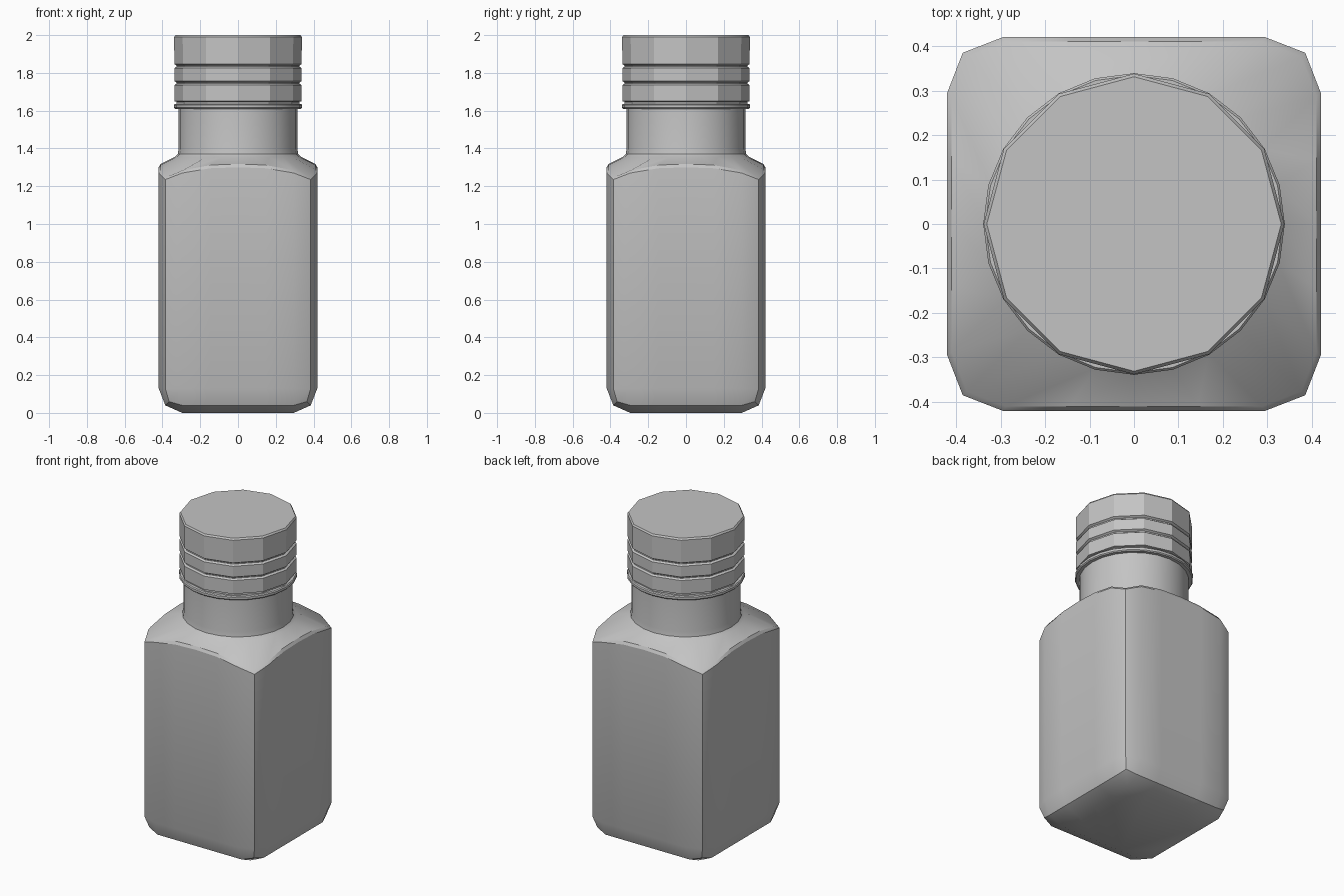
import bpy
import bmesh
from math import sin, cos, pi, radians

if "Cube" in bpy.data.objects:
    bpy.data.objects.remove(bpy.data.objects["Cube"])

grey = bpy.data.materials.new("plain grey")
grey.use_nodes = True
colour = (0.55, 0.55, 0.55, 1)
grey.diffuse_color = colour
grey.node_tree.nodes["Principled BSDF"].inputs["Base Color"].default_value = colour


def skin(name, rings):
    """Join stacked rings of points into a closed, smooth-shaded solid."""
    bm = bmesh.new()
    loops = [[bm.verts.new(p) for p in ring] for ring in rings]
    n = len(loops[0])
    for low, high in zip(loops, loops[1:]):
        for i in range(n):
            j = (i + 1) % n
            bm.faces.new((low[i], low[j], high[j], high[i]))
    bm.faces.new(loops[0][::-1])
    bm.faces.new(loops[-1])
    bmesh.ops.remove_doubles(bm, verts=bm.verts, dist=0.0005)
    bmesh.ops.recalc_face_normals(bm, faces=bm.faces)
    mesh = bpy.data.meshes.new(name)
    bm.to_mesh(mesh)
    bm.free()
    mesh.materials.append(grey)
    obj = bpy.data.objects.new(name, mesh)
    bpy.context.collection.objects.link(obj)
    bpy.ops.object.select_all(action="DESELECT")
    obj.select_set(True)
    bpy.context.view_layer.objects.active = obj
    bpy.ops.object.shade_smooth_by_angle(angle=radians(28))
    return obj


def circle(r, z, n):
    return [(r * cos(2 * pi * i / n), r * sin(2 * pi * i / n), z) for i in range(n)]


def square(half, flat, corner, z_mid, z_quarter, z_flat, z_corner):
    """Square ring with chamfered corners whose height varies along each side."""
    side = [(half, 0, z_mid), (half, flat / 2, z_quarter), (half, flat, z_flat),
            (corner, corner, z_corner),
            (flat, half, z_flat), (flat / 2, half, z_quarter)]
    ring = []
    for _ in range(4):
        ring += side
        side = [(-y, x, z) for x, y, z in side]
    return ring


# Square bottle body with rounded base, arched shoulder and round neck
skin("bottle_body", [
    square(0.295, 0.295, 0.295, 0, 0, 0, 0),
    square(0.385, 0.295, 0.365, 0.04, 0.04, 0.04, 0.06),
    square(0.42, 0.295, 0.385, 0.13, 0.13, 0.13, 0.13),
    square(0.42, 0.295, 0.385, 1.3, 1.295, 1.27, 1.235),
    square(0.41, 0.288, 0.376, 1.318, 1.312, 1.286, 1.25),
    circle(0.335, 1.355, 24),
    circle(0.319, 1.37, 24),
    circle(0.314, 1.4, 24),
    circle(0.314, 1.7, 24),
])

# Thin retaining ring under the cap
skin("neck_ring", [circle(r, z, 24) for r, z in (
    (0.31, 1.61), (0.334, 1.61), (0.339, 1.616), (0.339, 1.63), (0.334, 1.636), (0.31, 1.636))])

# Faceted cap with two grooves
cap_profile = [(0.325, 1.63), (0.325, 1.647), (0.337, 1.65)]
for z in (1.743, 1.833):
    cap_profile += [(0.337, z - 0.008), (0.325, z), (0.325, z + 0.006), (0.337, z + 0.014)]
cap_profile += [(0.338, 1.99), (0.331, 2.0)]
skin("cap", [circle(r, z, 12) for r, z in cap_profile])
